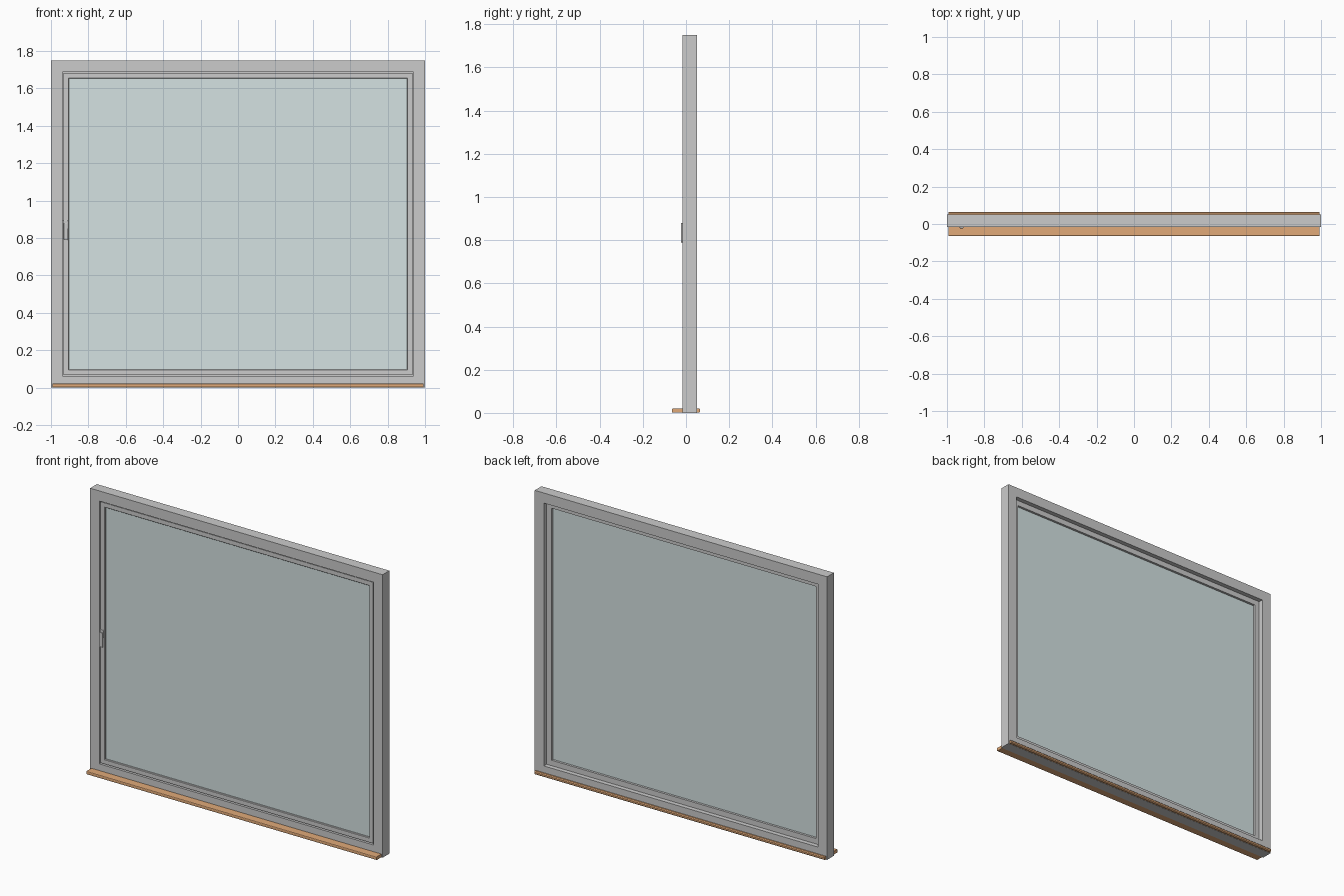
import bpy, bmesh
from mathutils import Vector

if "Cube" in bpy.data.objects:
    bpy.data.objects.remove(bpy.data.objects["Cube"])

HW, H = 1.0, 1.75   # half width and height of the window


def finish(name, bm, color=None):
    bmesh.ops.recalc_face_normals(bm, faces=bm.faces)
    me = bpy.data.meshes.new(name)
    bm.to_mesh(me)
    bm.free()
    ob = bpy.data.objects.new(name, me)
    bpy.context.collection.objects.link(ob)
    if color:
        mat = bpy.data.materials.new(name + "_colour")
        mat.diffuse_color = color
        mat.use_nodes = True
        mat.node_tree.nodes["Principled BSDF"].inputs["Base Color"].default_value = mat.diffuse_color
        me.materials.append(mat)
    return ob


def mitred_ring(name, profile):
    """Sweep a closed (inset, y) profile round the window rectangle."""
    bm = bmesh.new()
    loops = []
    for sx, top in ((-1, 0), (1, 0), (1, 1), (-1, 1)):
        loops.append([bm.verts.new((sx * (HW - i), y, H - i if top else i))
                      for i, y in profile])
    n = len(profile)
    for a in range(4):
        p, q = loops[a], loops[(a + 1) % 4]
        for k in range(n):
            bm.faces.new((p[k], p[(k + 1) % n], q[(k + 1) % n], q[k]))
    return finish(name, bm)


def box(name, lo, hi, color=None, bevel=0, segments=2):
    bm = bmesh.new()
    bmesh.ops.create_cube(bm, size=1)
    lo, hi = Vector(lo), Vector(hi)
    for v in bm.verts:
        v.co = (lo + hi) / 2 + v.co * (hi - lo)
    ob = finish(name, bm, color)
    if bevel:
        m = ob.modifiers.new("bevel", 'BEVEL')
        m.width, m.segments = bevel, segments
    return ob


# Fixed outer frame
mitred_ring("outer_frame", [(0, -0.016), (0.0625, -0.016),
                            (0.0625, 0.05), (0, 0.05)])

# Opening sash: shadow groove round the edge, stepped glass reveal
mitred_ring("sash", [(0.0625, 0.0), (0.068, 0.0), (0.068, -0.010),
                     (0.094, -0.010), (0.096, -0.008), (0.096, 0.022),
                     (0.0625, 0.022)])

# Glass pane
box("glass", (-0.906, 0.002, 0.094), (0.906, 0.008, H - 0.094),
    (0.66, 0.76, 0.76, 1))

# Sill board with rounded nose on front and back edges
bm = bmesh.new()
profile = [(-0.060, 0.001), (0.060, 0.001), (0.065, 0.006), (0.065, 0.016),
           (0.060, 0.021), (-0.060, 0.021), (-0.0635, 0.0195),
           (-0.065, 0.016), (-0.065, 0.006), (-0.0635, 0.0025)]
ends = [[bm.verts.new((x, y, z)) for y, z in profile] for x in (-0.992, 0.992)]
for k in range(len(profile)):
    j = (k + 1) % len(profile)
    bm.faces.new((ends[0][k], ends[0][j], ends[1][j], ends[1][k]))
for e in ends:
    bm.faces.new(e)
finish("sill", bm, (0.75, 0.40, 0.19, 1))

# Handle: rose plate, neck and hanging lever
hx = -0.922
box("handle_plate", (hx - 0.013, -0.014, 0.850), (hx + 0.013, -0.009, 0.893),
    bevel=0.002)
box("handle_neck", (hx - 0.007, -0.019, 0.864), (hx + 0.007, -0.012, 0.878))
box("handle_lever", (hx - 0.010, -0.023, 0.790), (hx + 0.010, -0.016, 0.880),
    bevel=0.002)
